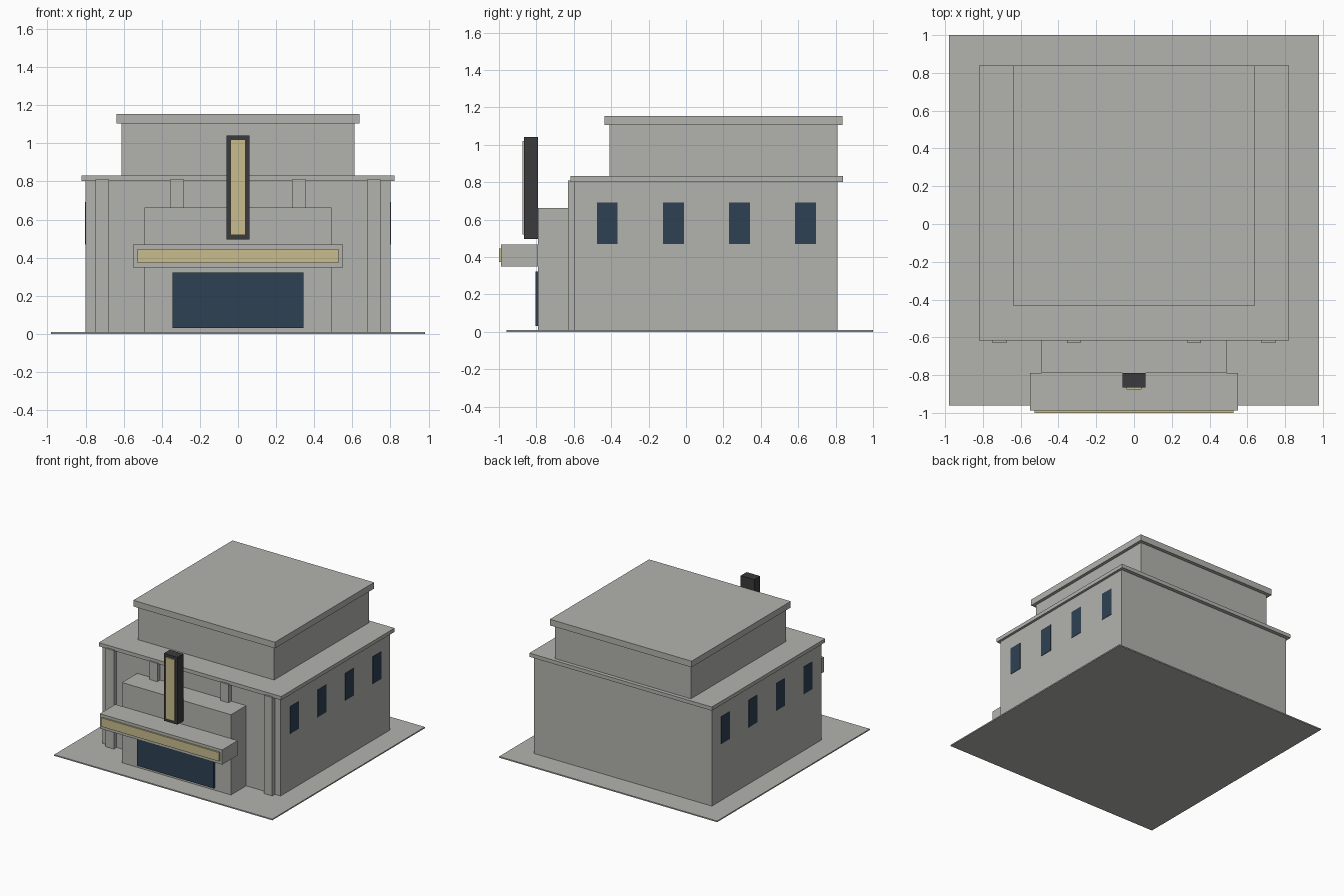
import bpy
import bmesh
from mathutils import Vector

if "Cube" in bpy.data.objects:
    bpy.data.objects.remove(bpy.data.objects["Cube"], do_unlink=True)


def material(name, r, g, b):
    m = bpy.data.materials.new(name)
    m.use_nodes = True
    m.diffuse_color = (r, g, b, 1)
    m.node_tree.nodes["Principled BSDF"].inputs["Base Color"].default_value = (r, g, b, 1)
    return m


stone = material("grey_stone", 0.45, 0.45, 0.42)
glass = material("dark_blue_glass", 0.027, 0.053, 0.087)
cream = material("cream_light", 0.58, 0.51, 0.27)
dark = material("dark_metal", 0.044, 0.042, 0.045)


def box(name, x, y, z, mat):
    """Box from (low, high) ranges along each axis."""
    mesh = bpy.data.meshes.new(name)
    bm = bmesh.new()
    bmesh.ops.create_cube(bm, size=1)
    low, high = Vector((x[0], y[0], z[0])), Vector((x[1], y[1], z[1]))
    for v in bm.verts:
        v.co = (low + high) / 2 + v.co * (high - low)
    bm.to_mesh(mesh)
    bm.free()
    mesh.materials.append(mat)
    obj = bpy.data.objects.new(name, mesh)
    bpy.context.collection.objects.link(obj)
    return obj


def centred(name, half, y, z, mat):
    return box(name, (-half, half), y, z, mat)


# Ground slab and the two stacked halls with their cornices
centred("ground_slab", 0.98, (-0.96, 1.0), (0, 0.01), stone)
centred("main_hall", 0.80, (-0.595, 0.81), (0.01, 0.805), stone)
centred("main_cornice", 0.82, (-0.617, 0.84), (0.802, 0.832), stone)
centred("upper_hall", 0.612, (-0.41, 0.81), (0.832, 1.11), stone)
centred("upper_cornice", 0.637, (-0.435, 0.838), (1.105, 1.155), stone)

# Entrance block, glazed doors and canopy with light strip
centred("entrance_block", 0.49, (-0.79, -0.595), (0.01, 0.662), stone)
centred("entrance_glass", 0.345, (-0.805, -0.79), (0.03, 0.322), glass)
centred("canopy", 0.55, (-0.988, -0.79), (0.348, 0.468), stone)
centred("canopy_light", 0.528, (-1.0, -0.988), (0.373, 0.445), cream)

# Upright sign
centred("sign_case", 0.061, (-0.865, -0.79), (0.495, 1.042), dark)
centred("sign_light", 0.04, (-0.875, -0.865), (0.52, 1.02), cream)

# Front pilasters and side windows, mirrored left and right
for side, label in ((-1, "right"), (1, "left")):
    for place, x in (("outer", 0.712), ("inner", 0.32)):
        c = side * x
        box(f"{label}_{place}_pilaster", (c - 0.036, c + 0.036),
            (-0.63, -0.595), (0.01, 0.81), stone)
    for i in range(4):
        y = -0.42 + i * 0.353
        c = side * 0.80
        box(f"{label}_window_{i + 1}", (c - 0.003, c + 0.003),
            (y - 0.055, y + 0.055), (0.47, 0.692), glass)
